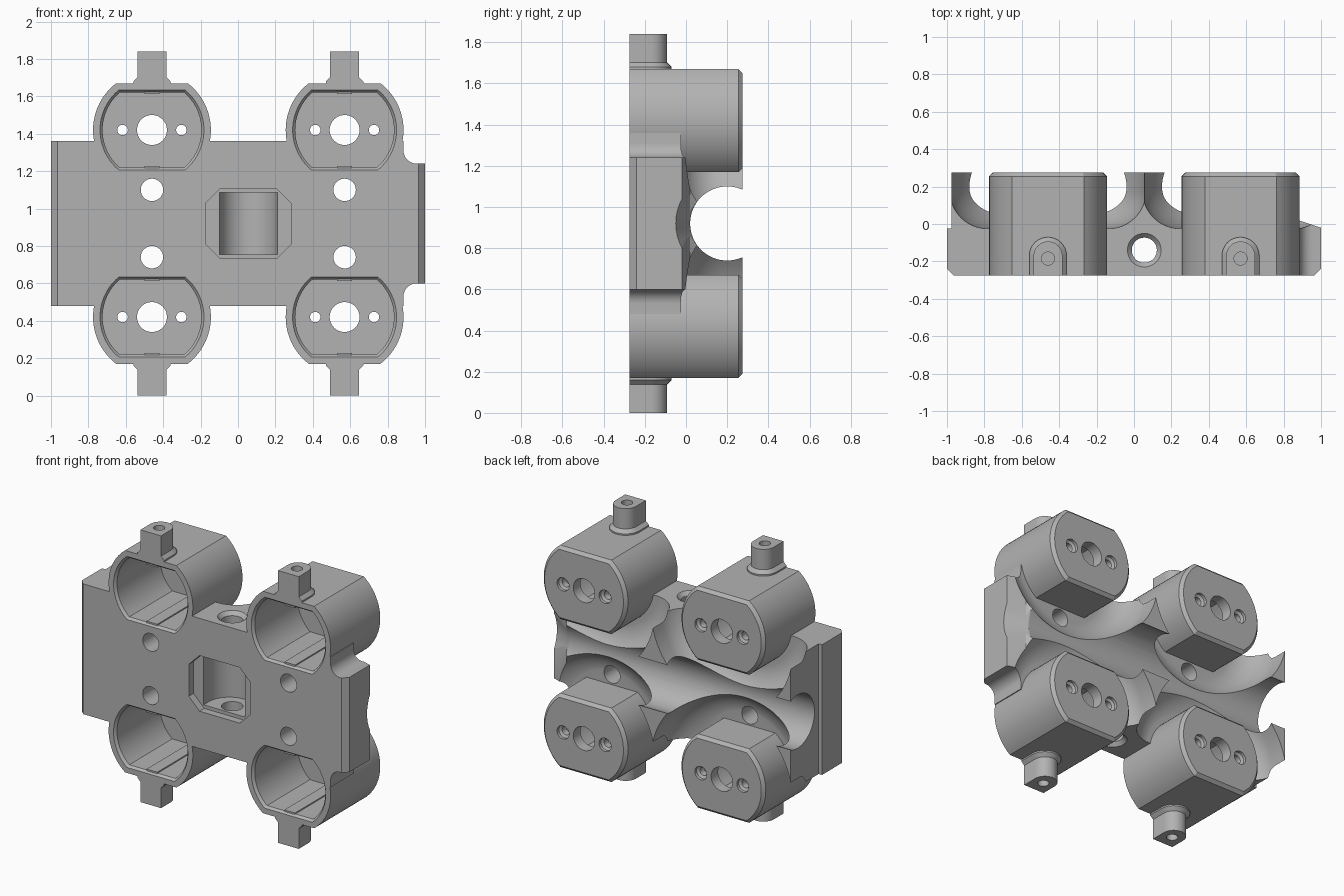
import bpy, bmesh
from math import sin, cos, pi, asin

cube = bpy.data.objects.get("Cube")
if cube:
    bpy.data.objects.remove(cube, do_unlink=True)

grey = bpy.data.materials.new("plain_grey")
grey.use_nodes = True
grey.diffuse_color = (0.45, 0.45, 0.45, 1)
grey.node_tree.nodes["Principled BSDF"].inputs["Base Color"].default_value = (0.45, 0.45, 0.45, 1)

FRONT, BACK, PLATE = -0.275, 0.275, -0.024
MID_Z = 0.92
COLUMNS = (-0.46, 0.57)
CENTRE_X = sum(COLUMNS) / 2


def loft(name, axis, rings):
    """Solid through matching outlines; each ring is (level, outline)."""
    place = {"x": lambda u, v, l: (l, u, v),
             "y": lambda u, v, l: (u, l, v),
             "z": lambda u, v, l: (u, v, l)}[axis]
    bm = bmesh.new()
    loops = [[bm.verts.new(place(u, v, level)) for u, v in pts] for level, pts in rings]
    n = len(loops[0])
    for a, b in zip(loops, loops[1:]):
        for i in range(n):
            bm.faces.new((a[i], a[(i + 1) % n], b[(i + 1) % n], b[i]))
    bm.faces.new(loops[0])
    bm.faces.new(loops[-1])
    bmesh.ops.recalc_face_normals(bm, faces=bm.faces)
    mesh = bpy.data.meshes.new(name)
    bm.to_mesh(mesh)
    bm.free()
    mesh.materials.append(grey)
    obj = bpy.data.objects.new(name, mesh)
    bpy.context.collection.objects.link(obj)
    return obj


def circle(u, v, r, n=48):
    return [(u + r * cos(2 * pi * i / n), v + r * sin(2 * pi * i / n)) for i in range(n)]


def rect(u0, u1, v0, v1):
    return [(u0, v0), (u1, v0), (u1, v1), (u0, v1)]


def flatted(u, v, r, h, n=24):
    """Circle with its top and bottom cut flat at height h."""
    a = asin(h / r)
    arc = [-a + 2 * a * i / n for i in range(n + 1)]
    return [(u + r * cos(t + turn), v + r * sin(t + turn)) for turn in (0, pi) for t in arc]


def octagon(u, v, hu, hv, c):
    return [(u + a, v + b) for a, b in (
        (c - hu, -hv), (hu - c, -hv), (hu, c - hv), (hu, hv - c),
        (hu - c, hv), (c - hu, hv), (-hu, hv - c), (-hu, c - hv))]


def arch(x, w):
    """Square front, round back."""
    arc = [(x + w * cos(pi * i / 16), -0.17 + w * sin(pi * i / 16)) for i in range(17)]
    return [(x - w, FRONT), (x + w, FRONT)] + arc


def combine(target, tool, operation):
    mod = target.modifiers.new("combine", "BOOLEAN")
    mod.operation, mod.solver, mod.object = operation, "EXACT", tool
    bpy.context.view_layer.objects.active = target
    bpy.ops.object.modifier_apply(modifier=mod.name)
    bpy.data.objects.remove(tool, do_unlink=True)


def cut(target, axis, rings):
    combine(target, loft("cutter", axis, rings), "DIFFERENCE")


def up(z, side):
    """Height z for the upper half, mirrored for the lower half."""
    return z if side > 0 else 2 * MID_Z - z


# Cradle block, hollowed by a rounded clearance round each housing
outline = [(-0.975, -0.1), (1, -0.1), (1, -0.02), (0.88, 0.02), (0.7, BACK), (-0.975, BACK)]
cradle = loft("cradle", "z", [(0.48, outline), (1.36, outline)])
R, FILLET = 0.528, 0.2
for x in COLUMNS:
    for side in (1, -1):
        rings = []
        for i in range(13):
            t = pi / 2 * i / 12
            rings.append((-0.025 + FILLET * (1 - cos(t)),
                          circle(x, up(1.42, side), R - FILLET + FILLET * sin(t), 96)))
        rings.append((0.4, circle(x, up(1.42, side), R, 96)))
        cut(cradle, "y", rings)
bore = circle(0.2, MID_Z, 0.18, 64)
cut(cradle, "x", [(-1.2, bore), (1.2, bore)])

# Main plate with chamfered front ends
outline = [(-0.965, FRONT), (0.965, FRONT), (1, -0.24), (1, PLATE), (-1, PLATE), (-1, -0.24)]
body = loft("mounting_body", "z", [(0.48, outline), (1.36, outline)])
combine(body, cradle, "UNION")
cut(body, "x", [(0.86, circle(0.2, MID_Z, 0.18)), (1.02, circle(0.2, MID_Z, 0.26))])

# Filleted notches beside the narrow end
for side in (1, -1):
    fillet = [(0.955 - 0.07 * cos(pi / 2 * i / 8), up(1.31 - 0.07 * sin(pi / 2 * i / 8), side))
              for i in range(9)]
    outline = [(0.885, up(1.5, side))] + fillet + [(1.1, up(1.24, side)), (1.1, up(1.5, side))]
    cut(body, "y", [(-0.4, outline), (0.4, outline)])

# Four cup housings with tabs
for x in COLUMNS:
    for side in (1, -1):
        z = up(1.42, side)
        housing = loft("housing", "y", [
            (FRONT, flatted(x, z, 0.315, 0.25)),
            (0.255, flatted(x, z, 0.315, 0.25)),
            (BACK, flatted(x, z, 0.295, 0.23))])
        combine(body, housing, "UNION")
        tab = loft("tab", "z", [(up(level, side), arch(x, w)) for level, w in
                                ((1.65, 0.1), (1.68, 0.1), (1.703, 0.077), (1.84, 0.077))])
        combine(body, tab, "UNION")

for x in COLUMNS:
    for side in (1, -1):
        z = up(1.42, side)
        # Cup pocket with a chamfered rim and a guide rib on each flat
        pocket = loft("pocket", "y", [
            (-0.3, flatted(x, z, 0.278, 0.213)),
            (FRONT, flatted(x, z, 0.278, 0.213)),
            (-0.258, flatted(x, z, 0.264, 0.2)),
            (0.2, flatted(x, z, 0.264, 0.2))])
        for s in (1, -1):
            low, high = sorted((z + s * 0.192, z + s * 0.23))
            rib = rect(x - 0.04, x + 0.04, low, high)
            cut(pocket, "y", [(-0.262, rib), (0.3, rib)])
        combine(body, pocket, "DIFFERENCE")
        # Shaft hole and countersunk screw holes in the cup floor
        cut(body, "y", [(0.1, circle(x, z, 0.08)), (0.4, circle(x, z, 0.08))])
        for s in (1, -1):
            sx = x + s * 0.157
            cut(body, "y", [(level, circle(sx, z, r, 24)) for level, r in
                            ((0.1, 0.028), (0.245, 0.028), (0.255, 0.045), (0.4, 0.045))])
        # Tab hole
        hole = circle(x, -0.185, 0.035, 24)
        cut(body, "z", [(up(1.72, side), hole), (up(1.9, side), hole)])
        # Hole through the plate
        hole = circle(x, up(1.1, side), 0.06, 32)
        cut(body, "y", [(-0.4, hole), (0.4, hole)])

# Central cavity: octagonal mouth, then a round-backed chamber
cut(body, "y", [(-0.3, octagon(CENTRE_X, MID_Z, 0.23, 0.188, 0.08)),
                (-0.225, octagon(CENTRE_X, MID_Z, 0.23, 0.188, 0.08))])
chamber = rect(CENTRE_X - 0.155, CENTRE_X + 0.155, -0.3, -0.17)[:2] + [
    (CENTRE_X + 0.155 * cos(pi * i / 24), -0.17 + 0.155 * sin(pi * i / 24)) for i in range(25)]
cut(body, "z", [(0.755, chamber), (1.085, chamber)])

# Countersunk cross hole from top to bottom
cut(body, "z", [(level, circle(CENTRE_X, -0.14, r)) for level, r in
                ((0.4, 0.09), (0.48, 0.09), (0.505, 0.067), (1.335, 0.067),
                 (1.36, 0.09), (1.5, 0.09))])

bpy.ops.object.select_all(action="DESELECT")
body.select_set(True)
bpy.context.view_layer.objects.active = body
bpy.ops.object.shade_smooth_by_angle(angle=pi / 7)
